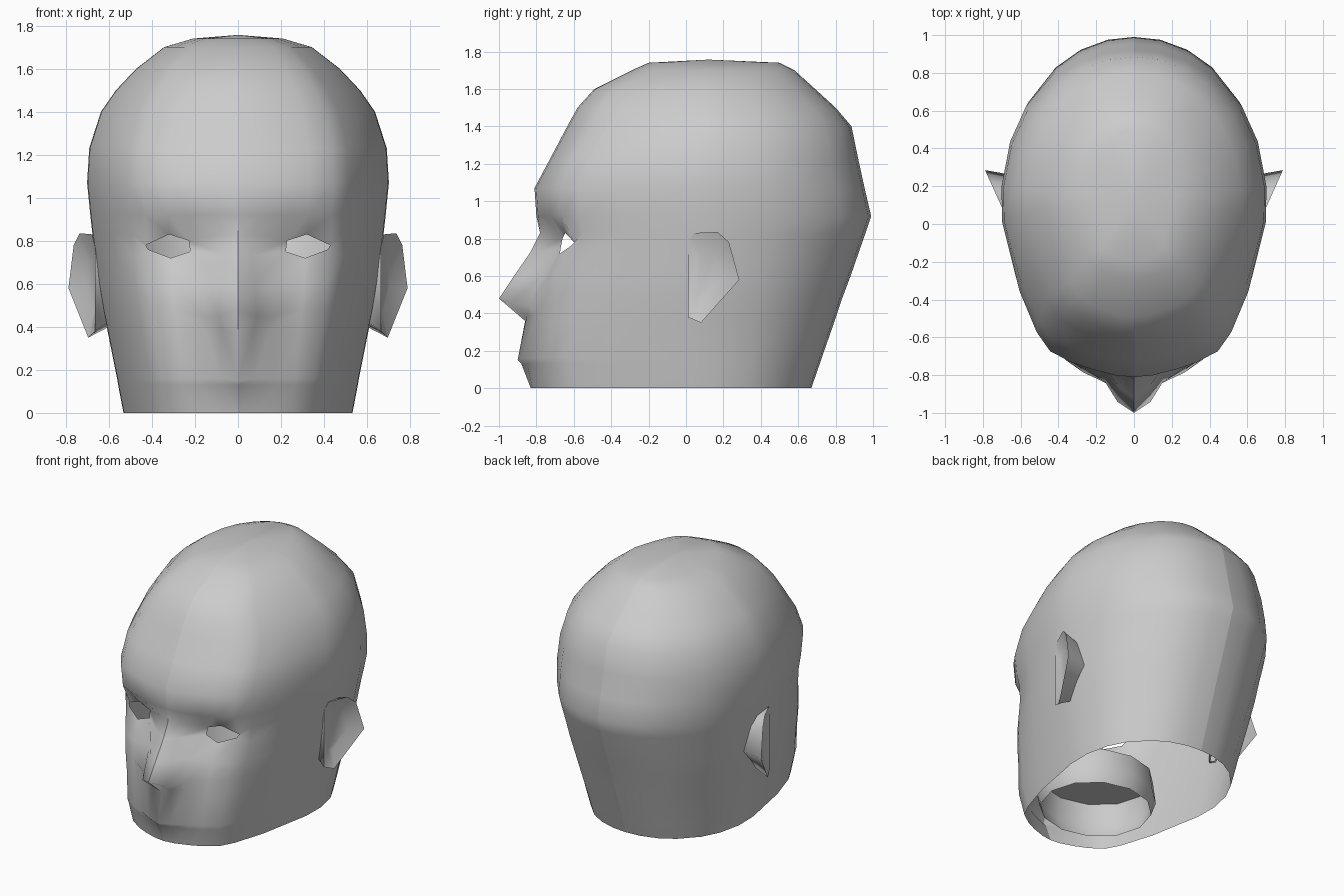
import bpy, bmesh
from math import cos, sin, pi

cube = bpy.data.objects.get("Cube")
if cube:
    bpy.data.objects.remove(cube)

clay = bpy.data.materials.new("pale_grey")
clay.use_nodes = True
GREY = (0.6, 0.6, 0.6, 1)
clay.diffuse_color = GREY
clay.node_tree.nodes["Principled BSDF"].inputs["Base Color"].default_value = GREY


def finish(name, bm, angle, mirror=True, inward=False):
    """Turn a bmesh into a smooth shaded, optionally mirrored object."""
    bmesh.ops.recalc_face_normals(bm, faces=bm.faces)
    if inward:
        bmesh.ops.reverse_faces(bm, faces=bm.faces)
    mesh = bpy.data.meshes.new(name)
    bm.to_mesh(mesh)
    bm.free()
    mesh.materials.append(clay)
    ob = bpy.data.objects.new(name, mesh)
    bpy.context.collection.objects.link(ob)
    bpy.ops.object.select_all(action="DESELECT")
    ob.select_set(True)
    bpy.context.view_layer.objects.active = ob
    bpy.ops.object.shade_smooth_by_angle(angle=angle)
    if mirror:
        mod = ob.modifiers.new("mirror", "MIRROR")
        mod.use_mirror_merge = False    # keeps the centre seam crisp
    return ob


def bridge(bm, a, b, closed=False):
    """Quads between two rows of vertices."""
    n = len(a)
    return [bm.faces.new((a[i], a[(i + 1) % n], b[(i + 1) % n], b[i]))
            for i in range(n if closed else n - 1)]


# Head: horizontal half rings (height, half width, front y, back y)
MID = 0.1
RINGS = [
    (0, .535, -.83, .67), (.13, .56, -.86, .715), (.16, .565, -.87, .725),
    (.36, .605, -.84, .795), (.48, .63, -.83, .835), (.6, .65, -.81, .88),
    (.73, .665, -.79, .925), (.83, .68, -.78, .96), (.92, .69, -.8, .99),
    (1.07, .705, -.81, .955), (1.23, .695, -.725, .92), (1.4, .64, -.635, .885),
    (1.5, .57, -.58, .80), (1.6, .475, -.49, .69), (1.7, .345, -.29, .58),
    (1.74, .21, -.2, .5),
]
# Plan of a ring: (share of half width, share of depth)
FRONT = [(0, 1), (.14, .99), (.32, .955), (.47, .915), (.63, .85),
         (.73, .74), (.86, .5), (.99, .1)]
BACK = [(f, (1 - f ** 2.1) ** (1 / 2.1)) for f in (.995, .93, .81, .6, .41, .2, 0)]

# Face modelling: (ring, column) -> offset
SHAPE = {
    # upper lip
    (1, 0): (0, -.02, 0), (2, 0): (0, -.03, -.01), (2, 1): (0, -.02, 0),
    # nose underside and wings
    (3, 0): (0, -.02, 0), (3, 1): (-.01, -.02, .03), (3, 2): (-.04, -.01, .03),
    (4, 0): (0, -.17, 0), (4, 1): (0, -.12, -.03), (4, 2): (-.05, -.05, -.03),
    # nose bridge
    (5, 0): (0, -.11, 0), (5, 1): (-.01, -.06, 0), (5, 2): (-.05, 0, 0),
    (6, 0): (0, -.04, 0), (6, 1): (-.03, -.01, 0), (7, 1): (-.02, .02, 0),
    # eye rim
    (6, 2): (.01, .08, .02), (6, 3): (0, .04, -.01), (6, 4): (0, .04, .03),
    (7, 2): (.01, .08, -.03), (7, 3): (0, .06, 0), (7, 4): (0, .05, -.05),
}

bm = bmesh.new()
rows = []
for r, (z, w, yf, yb) in enumerate(RINGS):
    bend = 1.25 if z > 1.3 else 1       # rounder forehead
    plan = [(f, (yf - MID) * t ** bend) for f, t in FRONT]
    plan += [(f, (yb - MID) * t) for f, t in BACK]
    row = []
    for c, (f, y) in enumerate(plan):
        dx, dy, dz = SHAPE.get((r, c), (0, 0, 0))
        row.append(bm.verts.new((f * w + dx, MID + y + dy, z + dz)))
    rows.append(row)
eye_hole = []
for r in range(len(rows) - 1):
    faces = bridge(bm, rows[r], rows[r + 1])
    if r == 6:
        eye_hole = faces[2:4]
crown = bm.verts.new((0, .12, 1.757))
for a, b in zip(rows[-1], rows[-1][1:]):
    bm.faces.new((a, b, crown))
bmesh.ops.delete(bm, geom=eye_hole, context="FACES")
finish("head", bm, pi)

# Ears: flared rim, hollow front, tapering back
OUTLINE = [(.01, .77), (.04, .83), (.17, .835), (.23, .78),
           (.285, .58), (.08, .35), (.01, .38)]


def ear_loop(bm, scale, place):
    cy, cz = .12, .6
    pts = [(cy + (y - cy) * scale, cz + (z - cz) * scale) for y, z in OUTLINE]
    return [bm.verts.new((place(y), y, z)) for y, z in pts]


bm = bmesh.new()
rim = ear_loop(bm, 1, lambda y: .66 + .45 * y)
hollow = ear_loop(bm, .55, lambda y: .64 + .3 * y)
root = ear_loop(bm, .8, lambda y: .6)
bridge(bm, rim, hollow, True)
bridge(bm, rim, root, True)
bm.faces.new(hollow)
finish("ear", bm, 1.2)

# Mouth cavity: a cup inside the open base
bm = bmesh.new()
loops = []
for z, s in ((.03, .92), (.12, 1), (.27, .95)):
    loops.append([bm.verts.new((.4 * s * cos(a), -.38 + .37 * s * sin(a), z))
                  for a in (2 * pi * i / 12 for i in range(12))])
for a, b in zip(loops, loops[1:]):
    bridge(bm, a, b, True)
bm.faces.new(loops[-1])
finish("mouth_cavity", bm, 1.2, mirror=False, inward=True)
